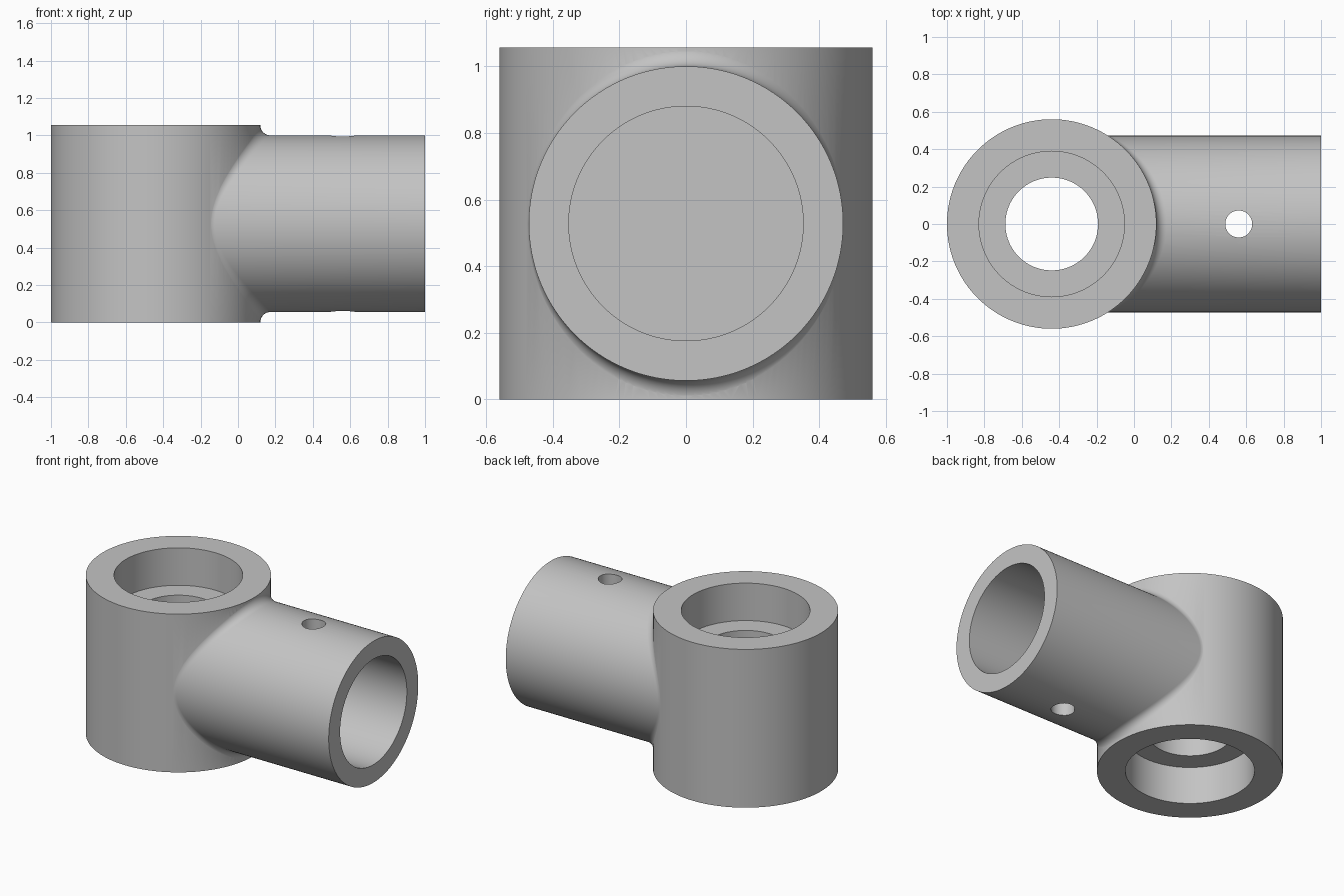
import bpy, bmesh
from math import sin, cos, pi, sqrt
from mathutils import Vector, Matrix

if "Cube" in bpy.data.objects:
    bpy.data.objects.remove(bpy.data.objects["Cube"], do_unlink=True)

HUB_X, HUB_R, HEIGHT = -0.44, 0.56, 1.056
ARM_R, ARM_END, MID_Z = 0.472, 1.0, 0.528
FILLET = 0.055
SEGS, ARC_STEPS = 128, 8

grey = bpy.data.materials.new("plain grey")
grey.use_nodes = True
grey.diffuse_color = (0.55, 0.55, 0.55, 1)
grey.node_tree.nodes["Principled BSDF"].inputs["Base Color"].default_value = (0.55, 0.55, 0.55, 1)


def make_object(name, bm):
    bmesh.ops.recalc_face_normals(bm, faces=bm.faces[:])
    mesh = bpy.data.meshes.new(name)
    bm.to_mesh(mesh)
    bm.free()
    mesh.materials.append(grey)
    obj = bpy.data.objects.new(name, mesh)
    bpy.context.collection.objects.link(obj)
    return obj


def cylinder(name, radius, start, end, segs=SEGS):
    """Closed cylinder between two points."""
    start, end = Vector(start), Vector(end)
    axis = end - start
    turn = Vector((0, 0, 1)).rotation_difference(axis).to_matrix().to_4x4()
    bm = bmesh.new()
    bmesh.ops.create_cone(bm, cap_ends=True, segments=segs, radius1=radius, radius2=radius,
                          depth=axis.length, matrix=Matrix.Translation((start + end) / 2) @ turn)
    return make_object(name, bm)


def combine(body, tool, operation):
    mod = body.modifiers.new(operation.title(), 'BOOLEAN')
    mod.operation, mod.solver, mod.object = operation, 'EXACT', tool
    bpy.context.view_layer.objects.active = body
    bpy.ops.object.modifier_apply(modifier=mod.name)
    bpy.data.objects.remove(tool, do_unlink=True)


def arm_section(angle):
    """Lengthwise line of the arm: root, rolling-ball fillet, then the straight tube."""
    out = Vector((0, cos(angle), sin(angle)))
    centre = out * (ARM_R + FILLET)
    reach = HUB_R + FILLET - 0.001
    centre.x = sqrt(reach ** 2 - centre.y ** 2)
    to_hub = -Vector((centre.x, centre.y, 0)).normalized()
    base = Vector((HUB_X, 0, MID_Z))
    line = [base + out * 0.3]
    for i in range(ARC_STEPS + 1):
        line.append(base + centre + to_hub.slerp(-out, i / ARC_STEPS) * FILLET)
    line.append(Vector((ARM_END, 0, MID_Z)) + out * ARM_R)
    return line


# Arm with a filleted root, lofted around its axis
bm = bmesh.new()
lines = [[bm.verts.new(p) for p in arm_section(2 * pi * k / SEGS)] for k in range(SEGS)]
for k in range(SEGS):
    a, b = lines[k], lines[(k + 1) % SEGS]
    for i in range(len(a) - 1):
        bm.faces.new((a[i], a[i + 1], b[i + 1], b[i]))
for end in (0, -1):
    bm.faces.new([line[end] for line in lines])
arm = make_object("arm", bm)

# Upright hub joined with the arm
fitting = cylinder("tee_fitting", HUB_R, (HUB_X, 0, 0), (HUB_X, 0, HEIGHT))
combine(fitting, arm, 'UNION')

# Hub through hole, with a wider recess at each end
cutters = [
    ("hub_hole", 0.248, (HUB_X, 0, -0.2), (HUB_X, 0, 1.3)),
    ("lower_recess", 0.389, (HUB_X, 0, -0.2), (HUB_X, 0, 0.25)),
    ("upper_recess", 0.389, (HUB_X, 0, HEIGHT - 0.25), (HUB_X, 0, 1.3)),
    # Blind socket in the arm and the cross pin hole
    ("arm_socket", 0.352, (0.12, 0, MID_Z), (1.2, 0, MID_Z)),
    ("pin_hole", 0.072, (0.56, 0, -0.2), (0.56, 0, 1.3)),
]
for name, radius, start, end in cutters:
    combine(fitting, cylinder(name, radius, start, end), 'DIFFERENCE')

bpy.ops.object.select_all(action='DESELECT')
fitting.select_set(True)
bpy.context.view_layer.objects.active = fitting
bpy.ops.object.shade_smooth_by_angle(angle=pi / 6)
